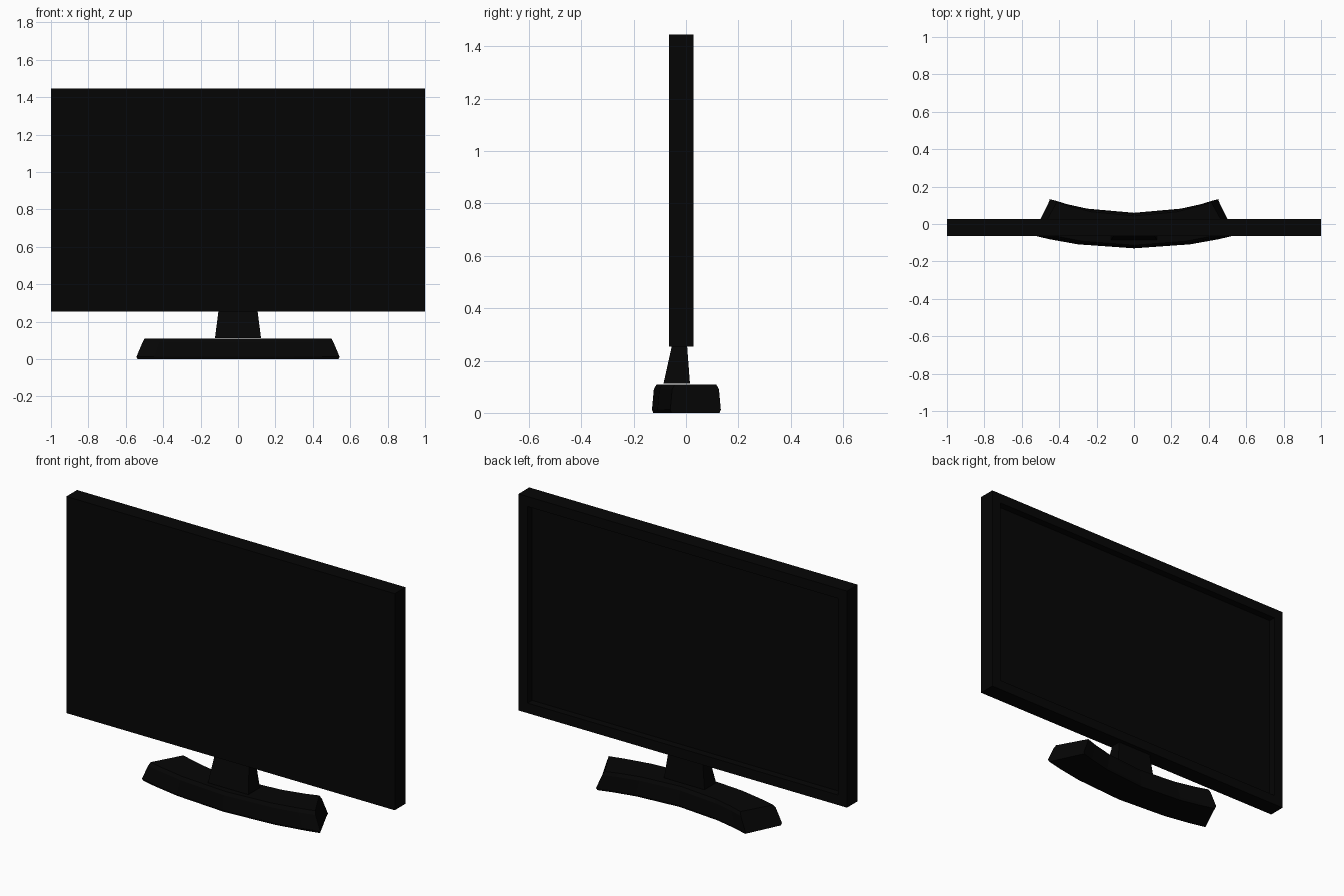
import bpy, bmesh

cube = bpy.data.objects.get("Cube")
if cube:
    bpy.data.objects.remove(cube, do_unlink=True)

black = bpy.data.materials.new("near_black_plastic")
black.use_nodes = True
colour = (0.0016, 0.0016, 0.0016, 1)
black.diffuse_color = colour
black.node_tree.nodes["Principled BSDF"].inputs["Base Color"].default_value = colour


def finish(name, bm):
    """Turn a bmesh into a flat-shaded object."""
    bmesh.ops.recalc_face_normals(bm, faces=bm.faces)
    mesh = bpy.data.meshes.new(name)
    bm.to_mesh(mesh)
    bm.free()
    mesh.materials.append(black)
    obj = bpy.data.objects.new(name, mesh)
    bpy.context.collection.objects.link(obj)
    return obj


def loft(name, rings):
    """Skin a list of closed rings and cap both ends."""
    bm = bmesh.new()
    loops = [[bm.verts.new(p) for p in ring] for ring in rings]
    n = len(loops[0])
    for a, b in zip(loops, loops[1:]):
        for i in range(n):
            j = (i + 1) % n
            bm.faces.new((a[i], a[j], b[j], b[i]))
    bm.faces.new(loops[0])
    bm.faces.new(loops[-1])
    return finish(name, bm)


def rect(hx, y0, y1, z):
    return [(-hx, y0, z), (hx, y0, z), (hx, y1, z), (-hx, y1, z)]


# Display housing: a box whose back has a raised rim around a sunken panel
FRONT, BACK, LOW, HIGH = -0.065, 0.028, 0.253, 1.445
RIM, DEPTH = 0.055, 0.04


def frame_ring(y, inset):
    x, low, high = 1 - inset, LOW + inset, HIGH - inset
    return [(-x, y, low), (x, y, low), (x, y, high), (-x, y, high)]


loft("display_housing", [frame_ring(FRONT, 0), frame_ring(BACK, 0),
                         frame_ring(BACK, RIM), frame_ring(BACK - DEPTH, RIM)])

# Tapered neck, resting a hair above the base
loft("stand_neck", [rect(0.123, -0.086, 0.015, 0.112),
                    rect(0.104, -0.053, 0.004, 0.26)])

# Curved base: one sloping section swept along a shallow faceted arc
section = [(0, 0.005, 0.005), (0.012, 0, 0), (0.09, 0.007, 0.033),
           (0.108, 0.017, 0.042)]  # height, depth inset, end inset
rings = []
for t in (-1, -0.83, -0.55, 0, 0.55, 0.83, 1):
    front = [(t * (0.543 - e), -0.13 + 0.07 * t * t + d, z) for z, d, e in section]
    back = [(t * (0.455 - e), 0.06 + 0.073 * t * t - d, z) for z, d, e in section]
    rings.append(front + back[::-1])
loft("stand_base", rings)
